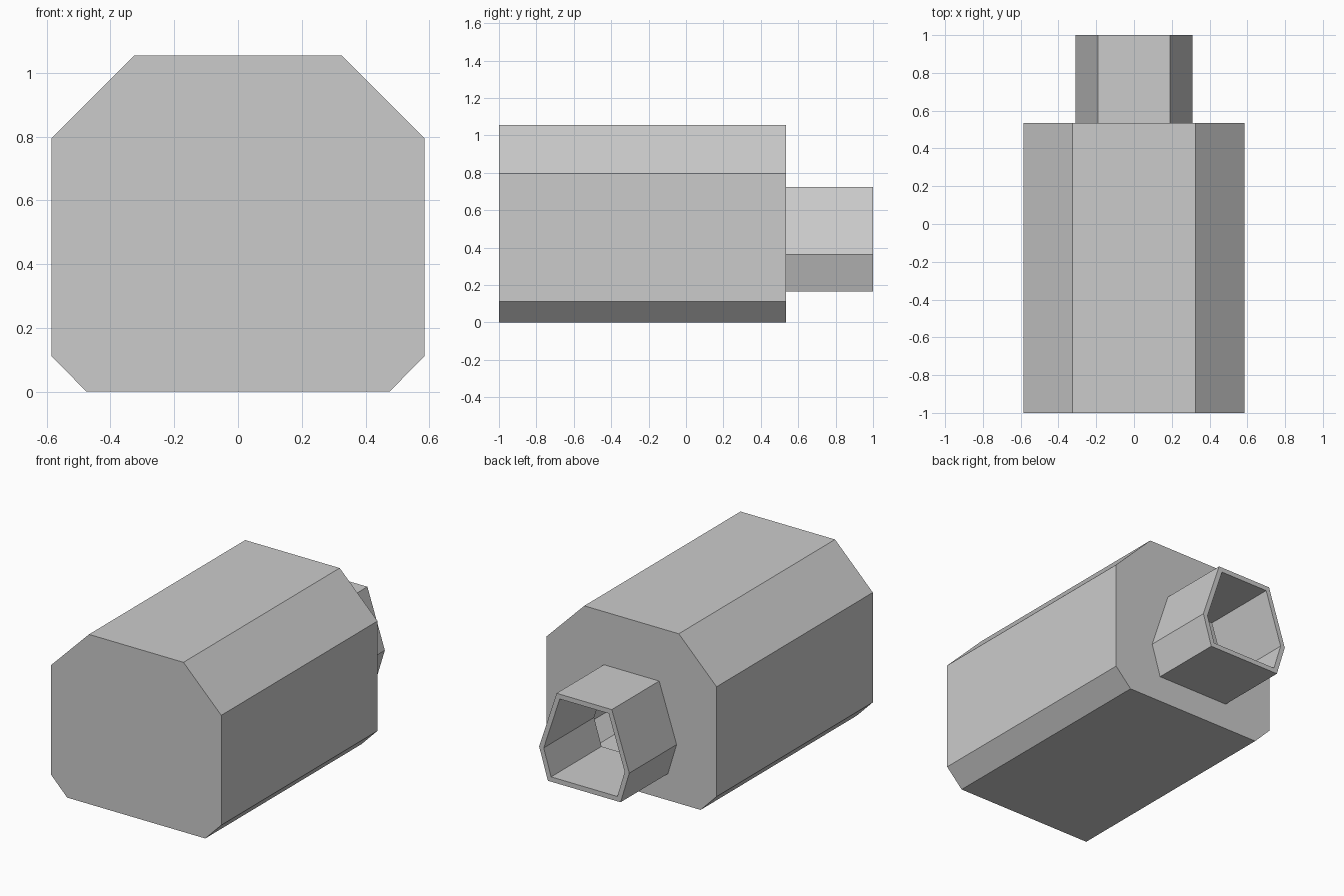
import bpy, bmesh
from mathutils import Vector

if "Cube" in bpy.data.objects:
    bpy.data.objects.remove(bpy.data.objects["Cube"])

WALL = 0.03
Y_FRONT, Y_BACK, Y_END = -1.0, 0.535, 1.0


def mirrored(right):
    """Close a right-half outline (bottom to top) into a full counter-clockwise loop."""
    return [Vector(p) for p in right] + [Vector((-x, z)) for x, z in reversed(right)]


def inset(loop, d):
    """Move every side of a convex counter-clockwise outline inwards by d."""
    out = []
    for i, p in enumerate(loop):
        a = (p - loop[i - 1]).normalized()
        b = (loop[(i + 1) % len(loop)] - p).normalized()
        na, nb = Vector((-a.y, a.x)), Vector((-b.y, b.x))
        out.append(p + (na + nb) * d / (1 + na.dot(nb)))
    return out


body = mirrored([(0.475, 0), (0.585, 0.112), (0.585, 0.795), (0.325, 1.055)])
pipe = mirrored([(0.25, 0.165), (0.31, 0.362), (0.19, 0.725)])
body_in, pipe_in = inset(body, WALL), inset(pipe, WALL)

bm = bmesh.new()


def ring(loop, y):
    return [bm.verts.new((p.x, y, p.y)) for p in loop]


def bridge(a, b):
    n = len(a)
    for i in range(n):
        j = (i + 1) % n
        bm.faces.new((a[i], a[j], b[j], b[i]))


def plate_with_hole(a, b):
    """Flat plate between two outlines with different side counts."""
    edges = [bm.edges.get((r[i - 1], r[i])) for r in (a, b) for i in range(len(r))]
    bmesh.ops.triangle_fill(bm, edges=edges, use_beauty=True, use_dissolve=False)


# outer skin: closed front, chamfered body, hexagonal outlet
o_front, o_back = ring(body, Y_FRONT), ring(body, Y_BACK)
o_neck, o_end = ring(pipe, Y_BACK), ring(pipe, Y_END)
bm.faces.new(o_front)
bridge(o_front, o_back)
bridge(o_neck, o_end)

# inner skin: hollow body reached through the outlet
i_front, i_back = ring(body_in, Y_FRONT + WALL), ring(body_in, Y_BACK - WALL)
i_neck, i_end = ring(pipe_in, Y_BACK - WALL), ring(pipe_in, Y_END)
bm.faces.new(i_front)
bridge(i_front, i_back)
bridge(i_neck, i_end)

# back plates and the open rim
plate_with_hole(o_back, o_neck)
plate_with_hole(i_back, i_neck)
bridge(o_end, i_end)
bmesh.ops.recalc_face_normals(bm, faces=bm.faces)

mesh = bpy.data.meshes.new("hollow_housing")
bm.to_mesh(mesh)
bm.free()
bpy.context.collection.objects.link(bpy.data.objects.new("hollow_housing", mesh))
